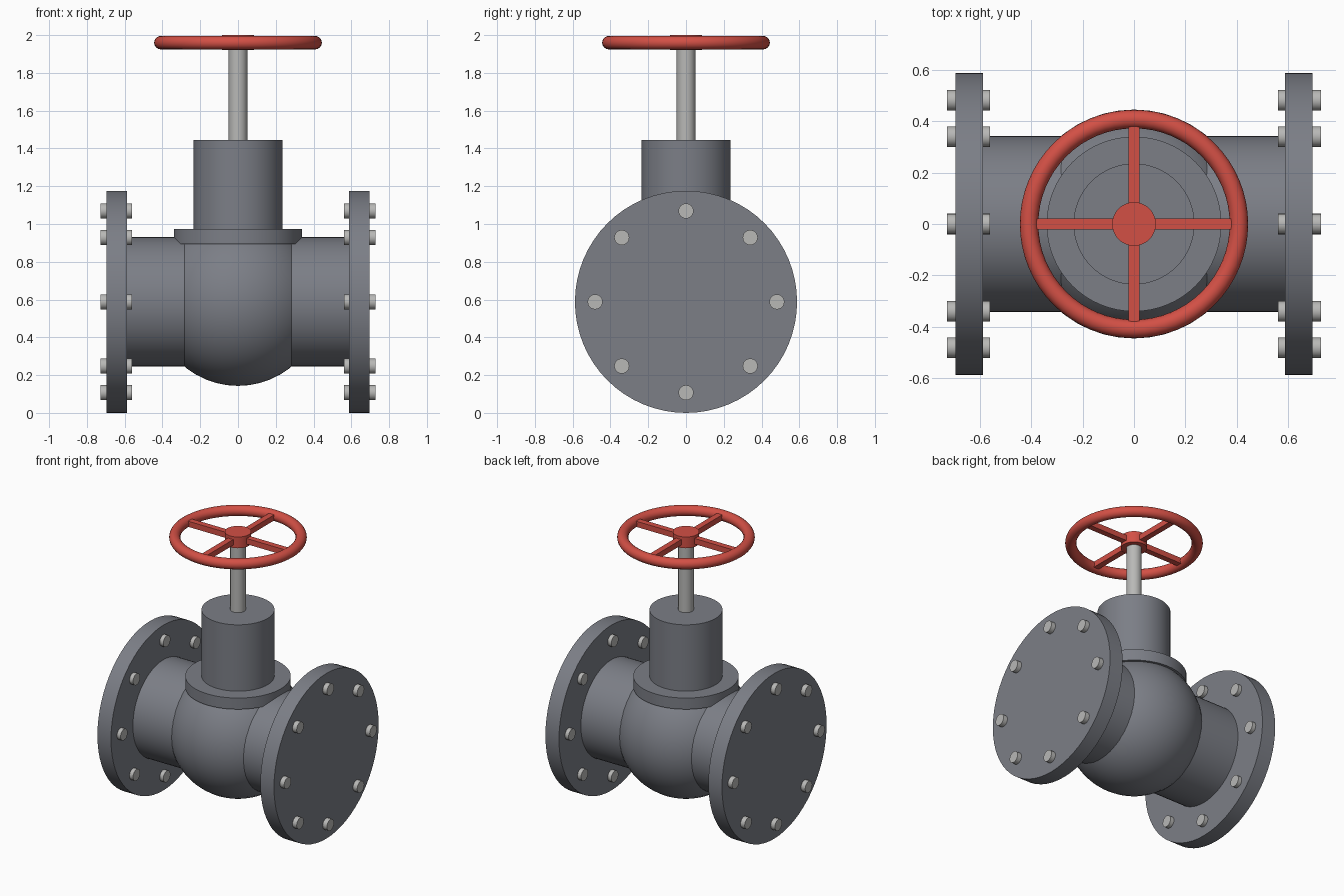
import bpy
from math import pi, cos, sin, radians

if "Cube" in bpy.data.objects:
    bpy.data.objects.remove(bpy.data.objects["Cube"])

CZ = 0.588  # height of the pipe axis

red = bpy.data.materials.new("wheel_red")
red.diffuse_color = (0.65, 0.08, 0.06, 1)
red.use_nodes = True
red.node_tree.nodes["Principled BSDF"].inputs["Base Color"].default_value = red.diffuse_color
steel = bpy.data.materials.new("steel")
steel.diffuse_color = (0.48, 0.48, 0.47, 1)
steel.use_nodes = True
steel.node_tree.nodes["Principled BSDF"].inputs["Base Color"].default_value = steel.diffuse_color
iron = bpy.data.materials.new("cast_iron")
iron.diffuse_color = (0.2, 0.21, 0.24, 1)
iron.use_nodes = True
iron.node_tree.nodes["Principled BSDF"].inputs["Base Color"].default_value = iron.diffuse_color


def finish(name, mat):
    ob = bpy.context.object
    ob.name = name
    ob.data.materials.append(mat)
    bpy.ops.object.shade_smooth_by_angle(angle=radians(35))
    return ob


def cyl_x(name, r, x0, x1, y, z, mat, n=64):
    bpy.ops.mesh.primitive_cylinder_add(vertices=n, radius=r, depth=abs(x1 - x0),
                                        location=((x0 + x1) / 2, y, z), rotation=(0, pi / 2, 0))
    return finish(name, mat)


def cyl_z(name, r, z0, z1, mat, n=64):
    bpy.ops.mesh.primitive_cylinder_add(vertices=n, radius=r, depth=z1 - z0,
                                        location=(0, 0, (z0 + z1) / 2))
    return finish(name, mat)


# Valve body: globe crossed by the pipe
bpy.ops.mesh.primitive_uv_sphere_add(segments=48, ring_count=24, radius=0.445, location=(0, 0, CZ))
finish("globe_body", iron)
cyl_x("pipe", 0.342, -0.6, 0.6, 0, CZ, iron)

# End flanges with eight through bolts each
for side, s in (("left", -1), ("right", 1)):
    cyl_x(side + "_flange", 0.588, s * 0.588, s * 0.695, 0, CZ, iron)
    for i in range(8):
        a = i * pi / 4
        cyl_x(f"{side}_bolt_{i + 1}", 0.04, s * 0.56, s * 0.728,
              0.481 * cos(a), CZ + 0.481 * sin(a), steel, 24)

# Bonnet and stem
cyl_z("bonnet_collar", 0.34, 0.893, 0.973, iron)
cyl_z("bonnet", 0.235, 0.95, 1.445, iron)
cyl_z("stem", 0.05, 1.4, 1.95, steel, 32)

# Handwheel: rim, hub and four spokes
bpy.ops.mesh.primitive_torus_add(major_radius=0.408, minor_radius=0.036, major_segments=64,
                                 minor_segments=16, location=(0, 0, 1.96))
finish("wheel_rim", red)
cyl_z("wheel_hub", 0.085, 1.92, 2.0, red, 32)
for i in range(4):
    a = i * pi / 2
    bpy.ops.mesh.primitive_cube_add(size=1, location=(0.22 * cos(a), 0.22 * sin(a), 1.96),
                                    rotation=(0, 0, a))
    spoke = finish(f"wheel_spoke_{i + 1}", red)
    spoke.scale = (0.36, 0.042, 0.04)
